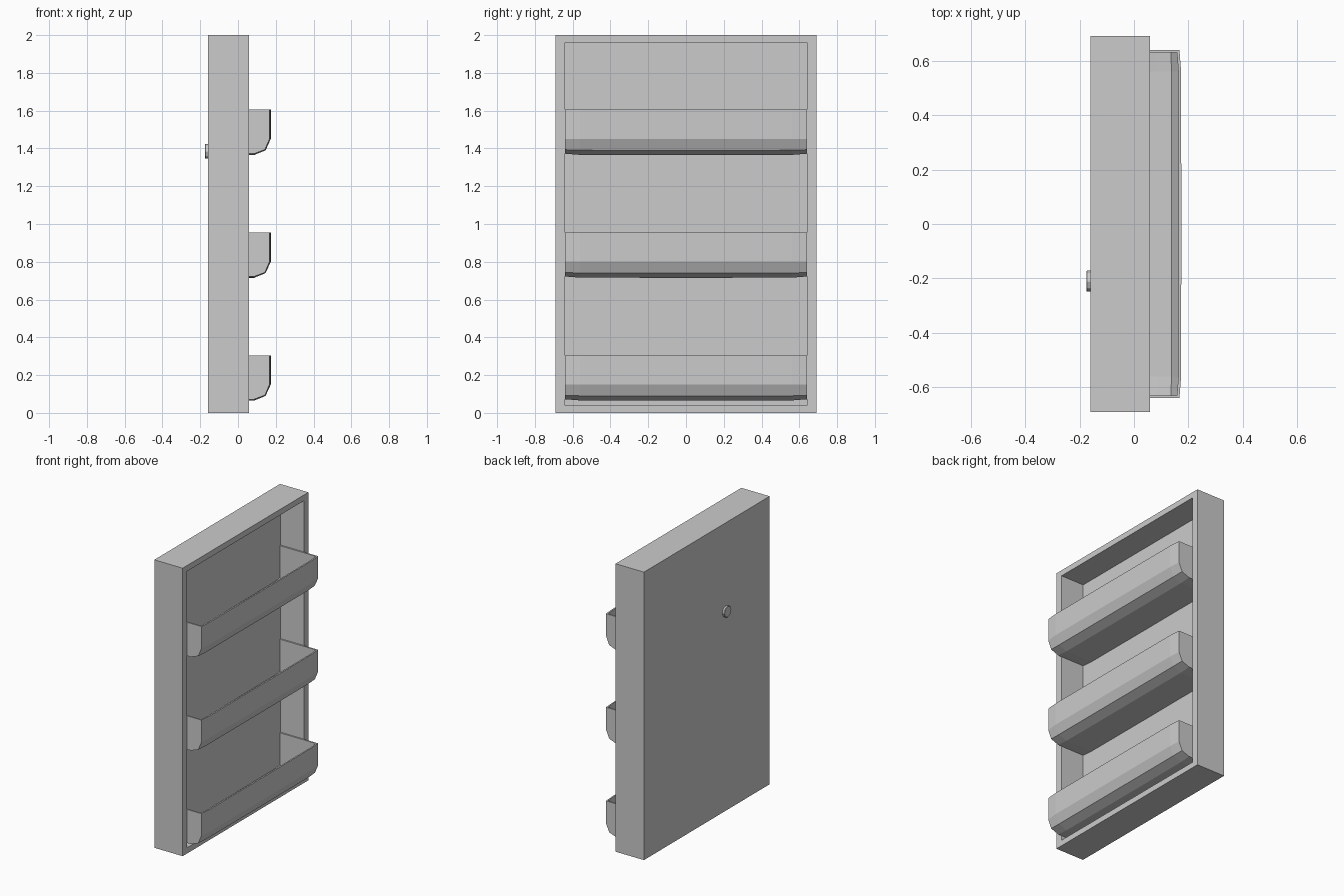
import bpy, bmesh, math

if "Cube" in bpy.data.objects:
    bpy.data.objects.remove(bpy.data.objects["Cube"])

BACK, FRONT = -0.16, 0.058      # door shell along x
FLOOR = -0.12                   # recess floor
HALF = 0.64                     # recess half width


def finish(bm, name):
    me = bpy.data.meshes.new(name)
    bm.to_mesh(me)
    bm.free()
    ob = bpy.data.objects.new(name, me)
    bpy.context.collection.objects.link(ob)
    return ob


# Door shell: box with a deep recess on the inner side
def door_panel():
    bm = bmesh.new()
    bmesh.ops.create_cube(bm, size=1)
    for v in bm.verts:
        v.co = (FRONT if v.co.x > 0 else BACK, v.co.y * 1.38, (v.co.z + 0.5) * 2)
    face = max(bm.faces, key=lambda f: f.calc_center_median().x)
    bmesh.ops.inset_region(bm, faces=[face], thickness=0.03)
    for v in face.verts:
        v.co = (FRONT, math.copysign(HALF, v.co.y), 1.96 if v.co.z > 1 else 0.04)
    ext = bmesh.ops.extrude_discrete_faces(bm, faces=[face])
    for v in ext["faces"][0].verts:
        v.co.x = FLOOR
    bmesh.ops.recalc_face_normals(bm, faces=bm.faces)
    return finish(bm, "door_panel")


# Open-topped bin: chamfered section swept across the door, slightly bowed
def door_bin(z, name):
    bm = bmesh.new()
    rings = []
    for y, d in ((-HALF, 0.007), (-0.56, 0.001), (0, 0), (0.56, 0.001), (HALF, 0.007)):
        section = ((FLOOR, d), (0.085, d), (0.146 - d / 2, 0.025 + d / 2),
                   (0.174 - d, 0.086), (0.174 - d, 0.24))
        rings.append([bm.verts.new((x, y, z + h)) for x, h in section])
    for a, b in zip(rings, rings[1:]):
        for i in range(len(a) - 1):
            bm.faces.new((a[i], a[i + 1], b[i + 1], b[i]))
    # end walls
    for ring, flip in ((rings[0], False), (rings[-1], True)):
        top = bm.verts.new((FLOOR, ring[0].co.y, z + 0.24))
        loop = ring + [top]
        bm.faces.new(loop[::-1] if flip else loop)
    bmesh.ops.recalc_face_normals(bm, faces=bm.faces)
    bm.normal_update()
    if max(bm.faces, key=lambda f: f.calc_center_median().x).normal.x < 0:
        bmesh.ops.reverse_faces(bm, faces=bm.faces)
    ob = finish(bm, name)
    wall = ob.modifiers.new("wall", 'SOLIDIFY')
    wall.thickness = 0.01
    wall.offset = -1
    wall.use_even_offset = True


door_panel()
for i in range(3):
    door_bin(0.065 + 0.65 * i, f"door_bin_{i + 1}")

# Small round badge on the outer side
bpy.ops.mesh.primitive_cylinder_add(vertices=8, radius=0.04, depth=0.02,
                                    location=(-0.165, -0.21, 1.385),
                                    rotation=(0, math.pi / 2, 0))
bpy.context.object.name = "outer_button"
bevel = bpy.context.object.modifiers.new("edge", 'BEVEL')
bevel.width = 0.003
bevel.segments = 1
